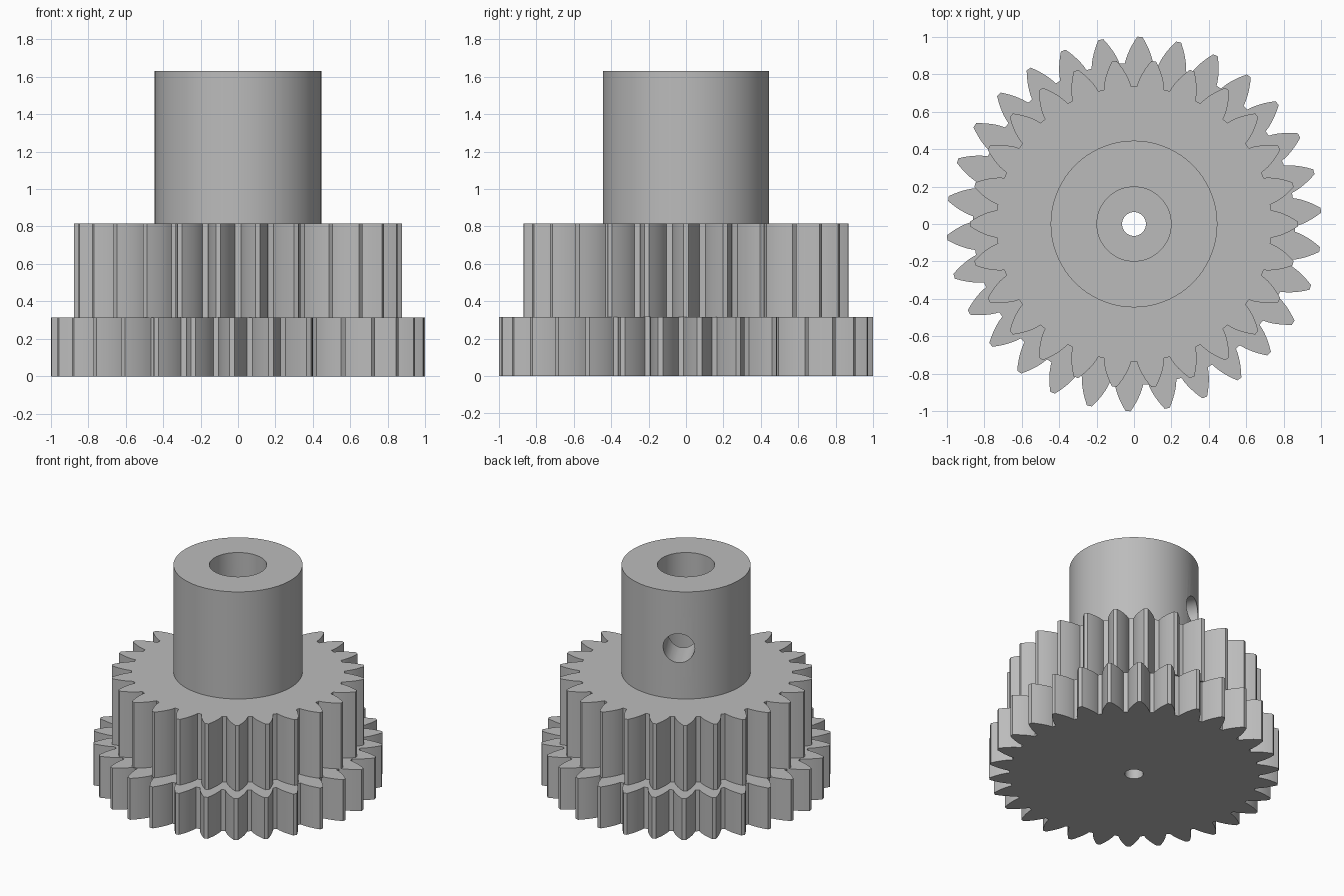
import bpy
import bmesh
from math import acos, cos, sin, tan, pi, radians
from mathutils import Matrix

cube = bpy.data.objects.get("Cube")
if cube:
    bpy.data.objects.remove(cube, do_unlink=True)

MODULE = 0.0625
PRESSURE = radians(28)
LOWER_TOP, UPPER_TOP, HUB_TOP = 0.315, 0.815, 1.63

grey = bpy.data.materials.new("mid grey")
grey.use_nodes = True
grey.diffuse_color = (0.5, 0.5, 0.5, 1)
grey.node_tree.nodes["Principled BSDF"].inputs["Base Color"].default_value = (0.5, 0.5, 0.5, 1)


def make_object(name, bm):
    bmesh.ops.recalc_face_normals(bm, faces=bm.faces)
    mesh = bpy.data.meshes.new(name)
    bm.to_mesh(mesh)
    bm.free()
    mesh.materials.append(grey)
    obj = bpy.data.objects.new(name, mesh)
    bpy.context.collection.objects.link(obj)
    return obj


def prism(name, outline, z0, z1):
    bm = bmesh.new()
    base = bm.faces.new([bm.verts.new((x, y, z0)) for x, y in outline])
    top = bmesh.ops.extrude_face_region(bm, geom=[base], use_keep_orig=True)
    verts = [v for v in top["geom"] if isinstance(v, bmesh.types.BMVert)]
    bmesh.ops.translate(bm, verts=verts, vec=(0, 0, z1 - z0))
    return make_object(name, bm)


def circle(radius, count=72):
    return [(radius * cos(2 * pi * i / count), radius * sin(2 * pi * i / count))
            for i in range(count)]


def gear_outline(teeth, phase, steps=6):
    # Involute flanks run from the root circle to the tip circle
    pitch = MODULE * teeth / 2
    base = pitch * cos(PRESSURE)
    root, tip = pitch - 1.25 * MODULE, pitch + MODULE

    def half_angle(r):
        a = acos(base / r)
        return pi / (2 * teeth) + tan(PRESSURE) - PRESSURE - (tan(a) - a)

    radii = [root + (tip - root) * i / steps for i in range(steps + 1)]
    flank = [(r, half_angle(r)) for r in radii]
    tooth = [(r, -a) for r, a in flank] + [(r, a) for r, a in reversed(flank)]
    points = []
    for k in range(teeth):
        centre = phase + 2 * pi * k / teeth
        points += [(r * cos(centre + a), r * sin(centre + a)) for r, a in tooth]
    return points


def cut(target, cutter):
    cutter.hide_render = True
    mod = target.modifiers.new("hole", 'BOOLEAN')
    mod.operation = 'DIFFERENCE'
    mod.solver = 'EXACT'
    mod.object = cutter
    bpy.context.view_layer.objects.active = target
    bpy.ops.object.modifier_apply(modifier=mod.name)


# Stacked gears and hub
lower_gear = prism("lower_gear", gear_outline(30, radians(4.2)), 0, LOWER_TOP)
upper_gear = prism("upper_gear", gear_outline(26, 0), LOWER_TOP, UPPER_TOP)
hub = prism("hub", circle(0.445), UPPER_TOP, HUB_TOP)

# Narrow hole through the base, wide shaft bore above it
pilot_cutter = prism("pilot_cutter", circle(0.064, 48), -0.1, LOWER_TOP + 0.1)
bore_cutter = prism("bore_cutter", circle(0.198), LOWER_TOP - 0.1, HUB_TOP + 0.1)

# Set screw hole from the hub's back into the bore
screw_cutter = prism("screw_cutter", circle(0.11, 48), 0, 0.6)
screw_cutter.data.transform(Matrix.Translation((0, 0, 1.2))
                            @ Matrix.Rotation(radians(118.5), 4, 'Z')
                            @ Matrix.Rotation(pi / 2, 4, 'Y'))

cut(lower_gear, pilot_cutter)
cut(upper_gear, bore_cutter)
cut(hub, bore_cutter)
cut(hub, screw_cutter)
for cutter in (pilot_cutter, bore_cutter, screw_cutter):
    bpy.data.objects.remove(cutter, do_unlink=True)

# Smooth curved walls, keep tooth and rim edges sharp
for obj in bpy.context.view_layer.objects:
    obj.select_set(obj in (lower_gear, upper_gear, hub))
bpy.context.view_layer.objects.active = hub
bpy.ops.object.shade_smooth_by_angle(angle=radians(30))
